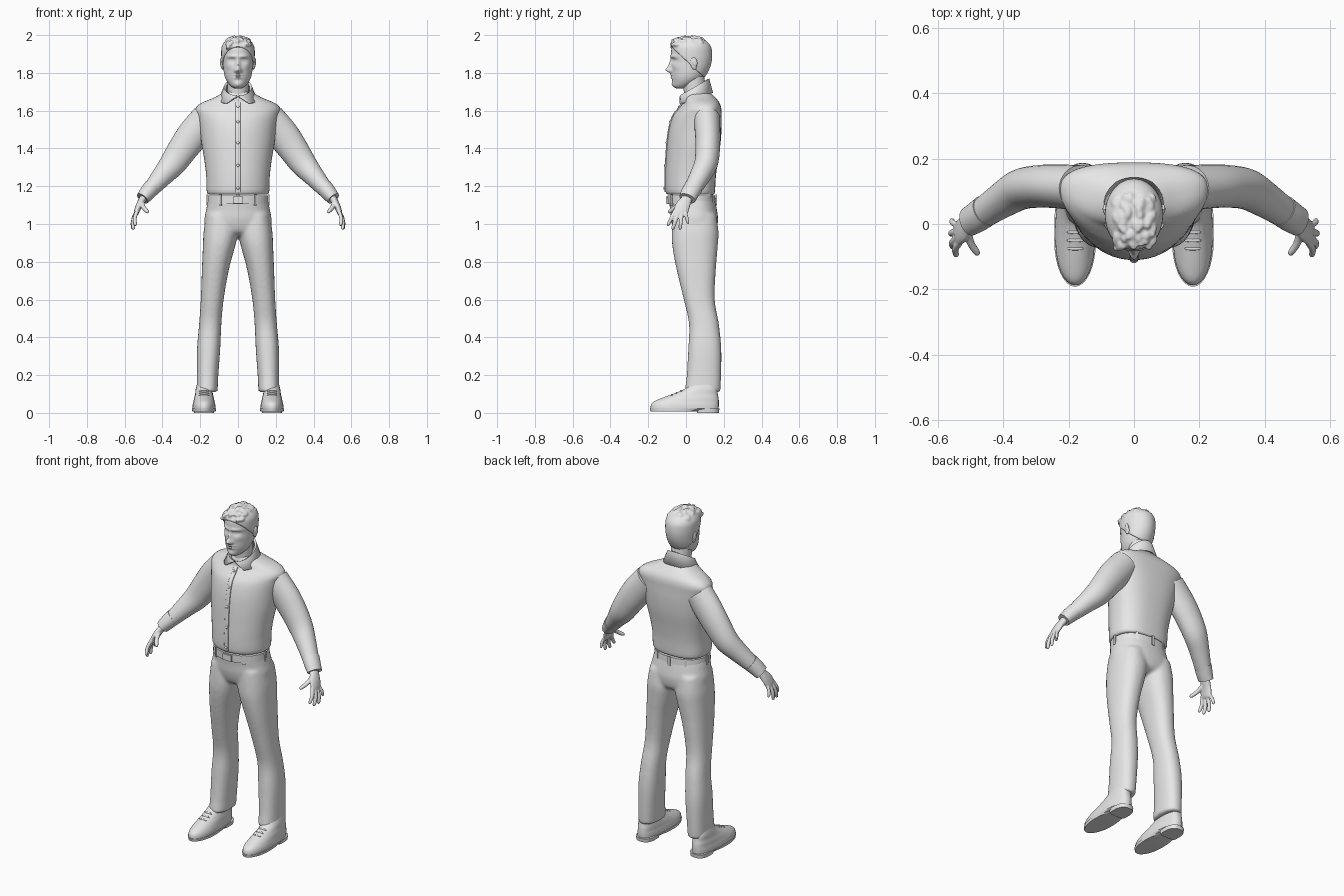
import bpy, bmesh, math, random
from mathutils import Vector, Matrix

cube = bpy.data.objects.get("Cube")
if cube:
    bpy.data.objects.remove(cube, do_unlink=True)

random.seed(4)
grey = bpy.data.materials.new("plain_grey")
grey.use_nodes = True
grey.diffuse_color = (0.8, 0.8, 0.8, 1)
grey.node_tree.nodes["Principled BSDF"].inputs["Base Color"].default_value = grey.diffuse_color


def spline(rows, steps):
    """Smoothly resample rows of numbers."""
    rows = [rows[0]] + list(rows) + [rows[-1]]
    out = []
    for p, q, r, s in zip(rows, rows[1:], rows[2:], rows[3:]):
        for i in range(steps):
            t = i / steps
            out.append([b + t * (c - a + t * (2*a - 5*b + 4*c - d + t * (3*(b - c) + d - a))) / 2
                        for a, b, c, d in zip(p, q, r, s)])
    return out + [list(rows[-1])]


def loft(bm, rows, n=32, steps=4, follow=False, front=2, back=2):
    """Skin oval rings; a row is x, y, z, half width, front depth, back depth."""
    rows = spline(rows, steps)
    rings = []
    for i, (x, y, z, w, f, b) in enumerate(rows):
        u, v = Vector((1, 0, 0)), Vector((0, 1, 0))
        if follow:
            before, after = rows[max(i - 1, 0)], rows[min(i + 1, len(rows) - 1)]
            t = (Vector(after[:3]) - Vector(before[:3])).normalized()
            v = (v - t * t.y).normalized()
            u = v.cross(t)
        ring = []
        for j in range(n):
            a = math.tau * j / n
            c, s = math.cos(a), math.sin(a)
            k = 2 / (back if s > 0 else front)
            depth = max(b if s > 0 else f, 0.001)
            ring.append(bm.verts.new(Vector((x, y, z))
                        + u * max(w, 0.001) * math.copysign(abs(c) ** k, c)
                        + v * depth * math.copysign(abs(s) ** k, s)))
        rings.append(ring)
    for lo, hi in zip(rings, rings[1:]):
        for j in range(n):
            bm.faces.new((lo[j], lo[j - 1], hi[j - 1], hi[j]))
    bm.faces.new(rings[0])
    bm.faces.new(rings[-1])


def level(rows, x=0):
    """Rows of height, half width, front, middle, back become loft rows."""
    return [(x, m, z, w, m - f, b - m) for z, w, f, m, b in rows]


def tube(bm, rows, **kw):
    loft(bm, [(x, y, z, a, b, b) for x, y, z, a, b in rows], follow=True, **kw)


def ball(bm, centre, size, tilt=0):
    m = Matrix.Translation(centre) @ Matrix.Rotation(tilt, 4, 'X') @ Matrix.Diagonal((*size, 1))
    bmesh.ops.create_uvsphere(bm, u_segments=16, v_segments=10, radius=1, matrix=m)


def box(bm, centre, size, turn=0):
    m = Matrix.Translation(centre) @ Matrix.Rotation(turn, 4, 'Z') @ Matrix.Diagonal((*size, 1))
    bmesh.ops.create_cube(bm, size=1, matrix=m)


def finish(bm, name, mirror=False, voxel=0, relax=0, thick=0):
    bmesh.ops.recalc_face_normals(bm, faces=bm.faces)
    mesh = bpy.data.meshes.new(name)
    bm.to_mesh(mesh)
    bm.free()
    mesh.shade_smooth()
    mesh.set_sharp_from_angle(angle=math.radians(50))
    mesh.materials.append(grey)
    ob = bpy.data.objects.new(name, mesh)
    bpy.context.scene.collection.objects.link(ob)
    if thick:
        ob.modifiers.new("thickness", 'SOLIDIFY').thickness = thick
    if mirror:
        ob.modifiers.new("mirror", 'MIRROR').use_mirror_merge = False
    if voxel:
        m = ob.modifiers.new("fuse", 'REMESH')
        m.mode, m.voxel_size, m.use_smooth_shade = 'VOXEL', voxel, True
    if relax:
        m = ob.modifiers.new("relax", 'SMOOTH')
        m.factor, m.iterations = 0.5, relax


# Shirt body
shirt = [(1.155, .15, -.09, .03, .145), (1.17, .165, -.108, .03, .153), (1.25, .168, -.11, .03, .158),
         (1.33, .177, -.106, .04, .168), (1.42, .192, -.1, .06, .182), (1.5, .203, -.09, .08, .188),
         (1.57, .217, -.07, .1, .188), (1.61, .225, -.04, .105, .187), (1.64, .195, -.018, .1, .178),
         (1.67, .125, -.015, .08, .155), (1.7, .07, -.005, .06, .125)]
bm = bmesh.new()
loft(bm, level(shirt), n=48, back=2.6)
finish(bm, "shirt_body")

# Button strip and buttons down the front
bm = bmesh.new()
tube(bm, [(0, f, z, .013, .005) for z, w, f, m, b in shirt[1:9]], n=16, front=5, back=5)
finish(bm, "button_strip")
bm = bmesh.new()
for z, y in ((1.62, -.037), (1.54, -.084), (1.43, -.103), (1.31, -.111), (1.19, -.115)):
    ball(bm, (0, y, z), (.008, .005, .008))
finish(bm, "buttons")

# Folded collar, open at the front
bm = bmesh.new()
count, rows = 40, []
for i in range(count + 1):
    t = 0.06 + (math.tau - 0.12) * i / count
    low = math.pi + (t - math.pi) * 0.82
    rise = (1 - math.cos(t)) / 2
    rows.append([bm.verts.new(p) for p in (
        (.062 * math.sin(t), .045 - .066 * math.cos(t), 1.675 + .09 * rise),
        (.074 * math.sin(t), .045 - .078 * math.cos(t), 1.68 + .09 * rise),
        (.105 * math.sin(low), .045 - .098 * math.cos(low), 1.64 + .055 * rise))])
for a, b in zip(rows, rows[1:]):
    for k in range(2):
        bm.faces.new((a[k], b[k], b[k + 1], a[k + 1]))
finish(bm, "collar", thick=.008)

# Sleeves and cuffs
bm = bmesh.new()
tube(bm, [(.165, .11, 1.56, .083, .07), (.235, .115, 1.475, .085, .067), (.29, .115, 1.4, .079, .065),
          (.345, .106, 1.32, .07, .062), (.4, .075, 1.255, .056, .055), (.46, .035, 1.185, .043, .047),
          (.49, .015, 1.15, .035, .043)])
finish(bm, "sleeves", mirror=True)
bm = bmesh.new()
tube(bm, [(.455, .04, 1.195, .045, .05), (.48, .022, 1.165, .042, .048), (.505, .007, 1.135, .036, .045)])
finish(bm, "cuffs", mirror=True)

# Hands: wrist, palm, fingers and thumb fused together
bm = bmesh.new()
tube(bm, [(.48, .02, 1.17, .022, .028), (.505, .002, 1.13, .02, .03), (.525, -.018, 1.095, .017, .039),
          (.538, -.03, 1.06, .014, .038), (.541, -.033, 1.048, .008, .03)], n=20)
for base, tip, r in (((.534, -.058, 1.07), (.545, -.098, .99), .0105),
                     ((.54, -.042, 1.06), (.556, -.072, .97), .011),
                     ((.54, -.022, 1.06), (.56, -.032, .97), .0105),
                     ((.534, -.005, 1.07), (.559, .012, 1.0), .0095),
                     ((.508, -.02, 1.115), (.477, -.095, 1.06), .012)):
    a, b = Vector(base), Vector(tip)
    bend = a.lerp(b, .5) + Vector((.007, 0, 0))
    tube(bm, [(*a, r, r), (*bend, r, r), (*a.lerp(b, .9), r * .85, r * .85), (*b, r * .3, r * .3)], n=12)
finish(bm, "hands", mirror=True, voxel=.004, relax=3)

# Trousers: legs and hips fused together
bm = bmesh.new()
legs = [(.11, .108, .219, -.008, .182), (.2, .104, .218, .004, .186), (.34, .094, .217, .012, .187),
        (.47, .088, .206, .016, .174), (.6, .076, .197, -.012, .152), (.76, .048, .191, -.05, .158),
        (.88, .016, .186, -.072, .168), (.96, 0, .182, -.075, .172), (1.05, .01, .168, -.07, .16)]
for side in (1, -1):
    loft(bm, [(side * (a + b) / 2, (f + k) / 2, z, (b - a) / 2, (k - f) / 2, (k - f) / 2)
              for z, a, b, f, k in legs], front=2.3, back=2.3)
loft(bm, level([(.935, .1, -.02, .04, .1), (.96, .16, -.06, .045, .155), (1.02, .178, -.08, .045, .17),
                (1.08, .168, -.085, .04, .163), (1.135, .158, -.092, .03, .152)]), front=2.2, back=2.3)
finish(bm, "trousers", voxel=.009, relax=6)

# Belt, buckle and belt loops
bm = bmesh.new()
loft(bm, level([(1.105, .161, -.097, .03, .157), (1.15, .158, -.099, .03, .154)]), n=48, steps=1,
     front=2.1, back=2.3)
finish(bm, "belt")
bm = bmesh.new()
box(bm, (0, -.101, 1.127), (.055, .012, .036))
finish(bm, "belt_buckle")
bm = bmesh.new()
for deg in (0, 55, 90, 125, 180, 235, 305):
    a = math.radians(deg)
    s = math.sin(a)
    place = (.162 * math.cos(a), .03 + s * (.13 if s > 0 else .129), 1.127)
    box(bm, place, (.008, .014, .058), a)
finish(bm, "belt_loops")

# Shoes, soles and laces
bm = bmesh.new()
loft(bm, level([(.012, .06, -.186, -.05, .172), (.04, .06, -.186, -.04, .174), (.06, .056, -.17, -.02, .174),
                (.08, .052, -.125, .02, .172), (.1, .047, -.07, .05, .168), (.125, .044, -.01, .08, .165),
                (.15, .038, .02, .09, .155)], .18), back=2.6, front=2.1)
finish(bm, "shoes", mirror=True)
bm = bmesh.new()
loft(bm, level([(.008, .062, -.188, -.05, .07), (.024, .064, -.192, -.05, .176)], .18), steps=1, back=2.8)
loft(bm, level([(0, .052, .06, .1, .174), (.022, .054, .055, .1, .177)], .18), steps=1, front=5, back=2.6)
finish(bm, "soles", mirror=True)
bm = bmesh.new()
for y, z in ((-.075, .094), (-.05, .104), (-.025, .115)):
    ball(bm, (.18, y, z), (.026, .006, .006))
finish(bm, "laces", mirror=True)

# Neck
bm = bmesh.new()
tube(bm, [(0, .055, 1.63, .056, .06), (0, .045, 1.72, .056, .058), (0, .035, 1.81, .06, .06)])
finish(bm, "neck")

# Head, with the face shaped by soft bumps and hollows
skull = [(1.718, .016, -.05, -.03, -.01), (1.728, .035, -.063, -.02, .015), (1.75, .055, -.07, .0, .06),
         (1.78, .07, -.074, .015, .095), (1.82, .077, -.076, .025, .118), (1.86, .08, -.077, .03, .13),
         (1.9, .082, -.079, .03, .133), (1.94, .079, -.074, .03, .126), (1.97, .06, -.05, .03, .1),
         (1.983, .036, -.018, .03, .07), (1.988, .004, .026, .03, .034)]
features = [(0, 1.816, .010, .011, .026), (0, 1.843, .008, .019, .014), (.012, 1.811, .007, .007, .01),
            (.032, 1.886, .02, .007, .008), (.032, 1.867, .014, .009, -.012), (.032, 1.866, .009, .004, .006),
            (0, 1.788, .018, .004, .008), (0, 1.775, .015, .005, .008), (0, 1.782, .02, .002, -.005),
            (0, 1.738, .018, .011, .008), (.048, 1.835, .014, .012, .004)]
bm = bmesh.new()
loft(bm, level(skull), n=112, steps=8)
for v in bm.verts:
    if v.co.y < 0:
        x, z = abs(v.co.x), v.co.z
        v.co.y -= sum(d * math.exp(-((x - fx) / sx) ** 2 / 2 - ((z - fz) / sz) ** 2 / 2)
                      for fx, fz, sx, sz, d in features)
finish(bm, "head")

# Ears
bm = bmesh.new()
ball(bm, (.083, .04, 1.85), (.009, .018, .034), .2)
ball(bm, (.09, .046, 1.858), (.006, .014, .024), .2)
finish(bm, "ears", mirror=True, voxel=.003, relax=2)

# Short hair: a cap sliced along the hairline, with tufts on top
bm = bmesh.new()
loft(bm, level([(z, w + .007, f - .007, m, b + .006) for z, w, f, m, b in skull]), n=48, steps=4)
bmesh.ops.bisect_plane(bm, geom=bm.verts[:] + bm.edges[:] + bm.faces[:], plane_co=(0, -.08, 1.94),
                       plane_no=(0, .7, .75), clear_inner=True)
bmesh.ops.holes_fill(bm, edges=bm.edges)
for i in range(60):
    x, y = random.uniform(-.06, .06), random.uniform(-.075, .08)
    dome = 1 - (x / .086) ** 2 - ((y - .02) / .115) ** 2
    if dome > 0:
        ball(bm, (x, y, 1.918 + .07 * math.sqrt(dome)), (.012, .02, .011), random.uniform(-.5, .5))
finish(bm, "hair", voxel=.005, relax=2)
